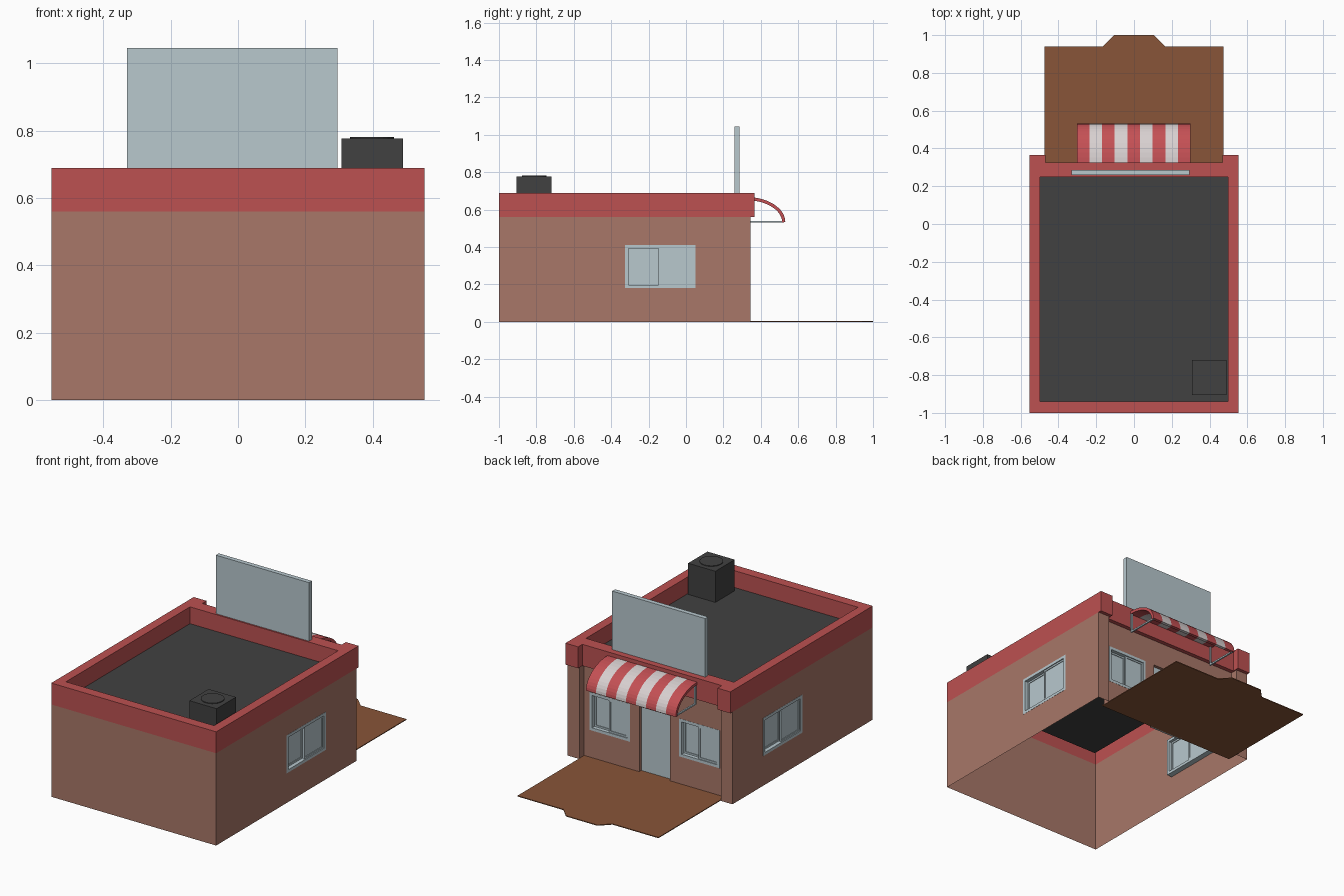
import bpy, bmesh
from math import pi, sin, cos
from mathutils import Matrix

cube = bpy.data.objects.get("Cube")
if cube:
    bpy.data.objects.remove(cube, do_unlink=True)


def material(name, rgb):
    lin = [((c / 255 + 0.055) / 1.055) ** 2.4 for c in rgb]
    m = bpy.data.materials.new(name)
    m.use_nodes = True
    m.diffuse_color = (*lin, 1)
    m.node_tree.nodes["Principled BSDF"].inputs["Base Color"].default_value = (*lin, 1)
    return m


WALL = material("wall_brown", (168, 119, 104))
RED = material("trim_red", (188, 81, 81))
GREY = material("pale_blue_grey", (184, 200, 206))
DARK = material("roof_charcoal", (65, 65, 65))
EARTH = material("patio_brown", (137, 85, 56))
STRIPE_RED = material("awning_red", (196, 80, 84))
STRIPE_WHITE = material("awning_white", (216, 208, 208))


def finish(name, bm, *mats, matrix=None):
    me = bpy.data.meshes.new(name)
    bm.to_mesh(me)
    bm.free()
    for m in mats:
        me.materials.append(m)
    ob = bpy.data.objects.new(name, me)
    bpy.context.scene.collection.objects.link(ob)
    if matrix:
        ob.matrix_world = matrix
    return ob


def add_box(bm, x, y, z):
    size = [b - a for a, b in (x, y, z)]
    mid = [(a + b) / 2 for a, b in (x, y, z)]
    bmesh.ops.create_cube(bm, size=1, matrix=Matrix.Translation(mid) @ Matrix.Diagonal((*size, 1)))


def boxes(name, mat, parts, matrix=None):
    bm = bmesh.new()
    for p in parts:
        add_box(bm, *p)
    return finish(name, bm, mat, matrix=matrix)


def both(x0, x1, y, z):
    return [((x0, x1), y, z), ((-x1, -x0), y, z)]


def solidify(ob, thickness):
    mod = ob.modifiers.new("thickness", "SOLIDIFY")
    mod.thickness = thickness
    mod.offset = -1


def sheet(bm, rows, skip=()):
    """Faces between neighbouring rows of points, leaving out the cells in skip."""
    grid = [[bm.verts.new(p) for p in row] for row in rows]
    for i in range(len(grid) - 1):
        for j in range(len(grid[0]) - 1):
            if (i, j) not in skip:
                bm.faces.new((grid[i][j], grid[i + 1][j], grid[i + 1][j + 1], grid[i][j + 1]))


def side(x, y, angle):
    return Matrix.Translation((x, y, 0)) @ Matrix.Rotation(angle, 4, "Z")


def wall(name, matrix, us, zs, holes=()):
    bm = bmesh.new()
    sheet(bm, [[(u, 0, z) for z in zs] for u in us], holes)
    finish(name, bm, WALL, matrix=matrix)


def window(name, matrix, u0, u1, z0, z1):
    """Flush frame, one sash near the front and the other set deeper."""
    t, mid = 0.017, (u0 + u1) / 2
    deep = (-0.001, 0.034)
    parts = [((u0, u0 + t), deep, (z0, z1)), ((u1 - t, u1), deep, (z0, z1)),
             ((u0, u1), deep, (z0, z0 + t)), ((u0, u1), deep, (z1 - t, z1))]
    r, low, high = 0.01, z0 + t, z1 - t
    for a, b, y in ((u0 + t, mid, 0.022), (mid - r, u1 - t, 0.005)):
        d = (y, y + 0.011)
        parts += [((a, a + r), d, (low, high)), ((b - r, b), d, (low, high)),
                  ((a, b), d, (low, low + r)), ((a, b), d, (high - r, high)),
                  ((a, b), (y + 0.004, y + 0.007), (low, high))]
    boxes(name, GREY, parts, matrix)


W, EAVE, DECK, TOP = 0.5535, 0.56, 0.588, 0.69
PIER, PIER_FRONT, FACADE = 0.475, 0.345, 0.30
SILL, HEAD = 0.18, 0.41

# Plain wall, two side walls with a window each, and the corner piers
wall("plain_wall", side(0, -1, 0), (-W, W), (0, EAVE))
for label, s in (("left", 1), ("right", -1)):
    turn = s * pi / 2
    m = side(s * W, 0, turn)
    ends = sorted((-s, s * -0.325, s * 0.05, s * PIER_FRONT))
    wall(label + "_wall", m, ends, (0, SILL, HEAD, EAVE), {(1, 1)})
    window(label + "_window", m, ends[1], ends[2], SILL, HEAD)
    wall(label + "_pier_front", side(0, PIER_FRONT, pi), sorted((-s * PIER, -s * W)), (0, EAVE))
    wall(label + "_pier_return", side(s * PIER, 0, -turn),
         sorted((-s * PIER_FRONT, -s * FACADE)), (0, EAVE))

# Shop front with two windows and a recessed door
m = side(0, FACADE, pi)
low, high, door, inner, outer = 0.17, 0.4, 0.104, 0.165, 0.437
wall("shop_front", m, (-PIER, -outer, -inner, -door, door, inner, outer, PIER),
     (0, low, high, EAVE), {(1, 1), (5, 1), (3, 0), (3, 1)})
window("shop_window_left", m, -outer, -inner, low, high)
window("shop_window_right", m, inner, outer, low, high)
boxes("door", GREY, [((-door, door), (0.27, 0.28), (0, high))])
recess = (0.27, 0.299)
boxes("door_jambs", WALL, both(door, door + 0.004, recess, (0, high))
      + [((-door, door), recess, (high, high + 0.004))])

# Hollow parapet band with projecting corner blocks
NOTCH, LIP, BLOCK = 0.468, 0.325, 0.366
outline = [(-W, -1), (W, -1), (W, BLOCK), (NOTCH, BLOCK), (NOTCH, LIP),
           (-NOTCH, LIP), (-NOTCH, BLOCK), (-W, BLOCK)]
opening = [(-0.497, -0.94), (0.497, -0.94), (0.497, 0.25), (-0.497, 0.25)]
bm = bmesh.new()
rim = []
for loop, bottom in ((outline, EAVE), (opening, DECK)):
    upper = [bm.verts.new((x, y, TOP)) for x, y in loop]
    lower = [bm.verts.new((x, y, bottom)) for x, y in loop]
    for i in range(len(loop)):
        j = (i + 1) % len(loop)
        bm.faces.new((lower[i], lower[j], upper[j], upper[i]))
        rim.append(bm.edges.get((upper[i], upper[j])))
bmesh.ops.triangle_fill(bm, edges=rim, use_beauty=True)
bmesh.ops.recalc_face_normals(bm, faces=bm.faces)
finish("parapet", bm, RED)

# Underside of the parapet overhang
bm = bmesh.new()
for x0, x1, y in ((-W, -NOTCH, BLOCK), (-NOTCH, NOTCH, LIP), (NOTCH, W, BLOCK)):
    sheet(bm, [[(x0, FACADE, EAVE), (x0, y, EAVE)], [(x1, FACADE, EAVE), (x1, y, EAVE)]])
bmesh.ops.reverse_faces(bm, faces=bm.faces)
finish("parapet_soffit", bm, RED)

# Roof deck inside the parapet
bm = bmesh.new()
bm.faces.new([bm.verts.new((x, y, DECK)) for x, y in opening])
finish("roof_deck", bm, DARK)

# Roof unit with a round fan cover
bm = bmesh.new()
add_box(bm, (0.307, 0.49), (-0.905, -0.72), (DECK, 0.777))
bmesh.ops.create_cone(bm, cap_ends=True, segments=24, radius1=0.065, radius2=0.065, depth=0.008,
                      matrix=Matrix.Translation((0.398, -0.812, 0.777)))
finish("roof_unit", bm, DARK)

boxes("sign_board", GREY, [((-0.33, 0.295), (0.259, 0.287), (TOP, 1.045))])

# Striped quarter-round awning
bm = bmesh.new()
arc = [pi / 2 * (1 - k / 12) for k in range(13)]
sheet(bm, [[(-0.303 + 0.603 * i / 9, LIP + 0.206 * cos(a), 0.533 + 0.134 * sin(a)) for a in arc]
           for i in range(10)])
for f in bm.faces:
    f.material_index = int((f.calc_center_median().x + 0.303) / 0.603 * 9) % 2
solidify(finish("awning", bm, STRIPE_RED, STRIPE_WHITE), 0.017)

# Awning brackets
boxes("awning_brackets", GREY, both(0.289, 0.298, (LIP, 0.525), (0.53, 0.539))
      + both(0.289, 0.298, (LIP, 0.334), (0.53, 0.655)))

# Patio slab with a stepped edge
bm = bmesh.new()
edge = [(-0.473, 0.28), (0.473, 0.28), (0.473, 0.94), (0.165, 0.94),
        (0.105, 1), (-0.105, 1), (-0.165, 0.94), (-0.473, 0.94)]
bm.faces.new([bm.verts.new((x, y, 0.005)) for x, y in edge])
solidify(finish("patio", bm, EARTH), 0.005)
